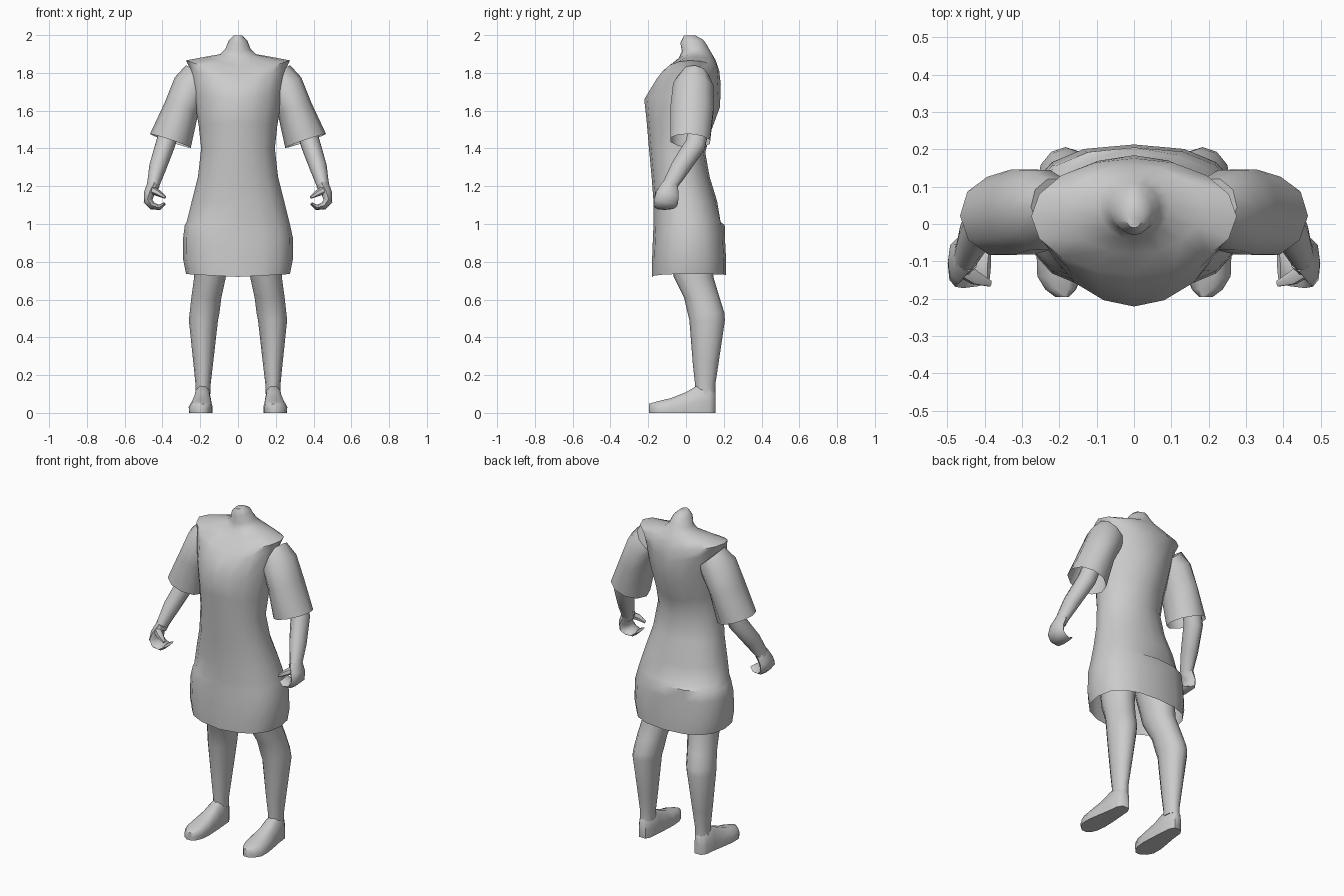
import bpy, bmesh, math
from mathutils import Vector

grey = bpy.data.materials.new("light_grey")
grey.diffuse_color = (0.6, 0.6, 0.6, 1)


def loft(name, rings, cap_start=False, cap_end=False, mirror=False, angle=60):
    """Skin a list of closed point rings into one smooth object."""
    bm = bmesh.new()
    loops = [[bm.verts.new(p) for p in ring] for ring in rings]
    n = len(loops[0])
    for a, b in zip(loops, loops[1:]):
        for i in range(n):
            j = (i + 1) % n
            bm.faces.new((a[i], a[j], b[j], b[i]))
    if cap_start:
        bm.faces.new(loops[0][::-1])
    if cap_end:
        bm.faces.new(loops[-1])
    bmesh.ops.recalc_face_normals(bm, faces=bm.faces)
    mesh = bpy.data.meshes.new(name)
    bm.to_mesh(mesh)
    bm.free()
    mesh.materials.append(grey)
    ob = bpy.data.objects.new(name, mesh)
    bpy.context.collection.objects.link(ob)
    if mirror:
        ob.modifiers.new("mirror", 'MIRROR')
    bpy.ops.object.select_all(action='DESELECT')
    ob.select_set(True)
    bpy.context.view_layer.objects.active = ob
    bpy.ops.object.shade_smooth_by_angle(angle=math.radians(angle))
    return ob


def spow(v, p):
    return math.copysign(abs(v) ** (2 / p), v)


def body_ring(hw, yf, yb, zf, zs, zb, p, n=16):
    """Horizontal ring whose height differs at front, sides and back."""
    pts = []
    for i in range(n):
        t = 2 * math.pi * i / n
        c, s = spow(math.cos(t), p), spow(math.sin(t), p)
        z_mid = zb if s > 0 else zf
        pts.append(Vector((hw * c, (yf + yb) / 2 + s * (yb - yf) / 2,
                           zs + (z_mid - zs) * (1 - abs(c) ** 1.1))))
    return pts


def tube(path, n=10):
    """Rings square to a path of (x, y, z, side radius, depth radius)."""
    rings = []
    for i, (x, y, z, ra, rb) in enumerate(path):
        before, after = path[max(i - 1, 0)], path[min(i + 1, len(path) - 1)]
        t = (Vector(after[:3]) - Vector(before[:3])).normalized()
        depth = Vector((0, 1, 0))
        depth = (depth - t * depth.dot(t)).normalized()
        side = depth.cross(t)
        rings.append([Vector((x, y, z)) + side * ra * math.cos(a) + depth * rb * math.sin(a)
                      for a in (2 * math.pi * k / n for k in range(n))])
    return rings


# Tunic and neck: half width, front y, back y, front z, side z, back z, squareness
tunic = [body_ring(*r) for r in (
    (0.275, -0.180, 0.212, 0.72, 0.735, 0.73, 2.5),
    (0.290, -0.180, 0.213, 0.80, 0.81, 0.80, 2.5),
    (0.290, -0.175, 0.206, 0.93, 0.93, 0.93, 2.4),
    (0.276, -0.172, 0.197, 0.995, 0.995, 0.995, 2.3),
    (0.272, -0.172, 0.195, 1.01, 1.01, 1.01, 2.3),
    (0.245, -0.172, 0.165, 1.12, 1.12, 1.12, 2.2),
    (0.212, -0.182, 0.125, 1.25, 1.25, 1.25, 2.1),
    (0.195, -0.196, 0.102, 1.40, 1.40, 1.38, 2.0),
    (0.208, -0.208, 0.132, 1.54, 1.52, 1.49, 1.9),
    (0.235, -0.221, 0.180, 1.66, 1.68, 1.62, 1.8),
    (0.256, -0.170, 0.184, 1.740, 1.825, 1.74, 1.9),
    (0.275, -0.135, 0.176, 1.780, 1.866, 1.81, 2.0),
    (0.180, -0.080, 0.158, 1.835, 1.884, 1.865, 2.0),
    (0.095, -0.040, 0.135, 1.875, 1.899, 1.905, 2.0),
    (0.068, -0.022, 0.112, 1.915, 1.925, 1.945, 2.0),
    (0.050, -0.030, 0.092, 1.960, 1.970, 1.975, 2.0),
    (0.022, -0.010, 0.050, 1.998, 1.998, 1.998, 2.0))]
# Fold ledge on the back and one side of the skirt, slit at the front
for i, p in enumerate(tunic[3]):
    if p.x < 0.03 and p.y > -0.05:
        p.x *= 1.02
        p.y += 0.008
        tunic[4][i].y -= 0.012
    elif p.x < -0.12:
        tunic[4][i].y += 0.010
loft("tunic", tunic, cap_end=True, angle=50)

# Short sleeves, open at the cuff
loft("sleeve", tube((
    (0.203, 0.045, 1.775, 0.098, 0.080),
    (0.248, 0.038, 1.725, 0.101, 0.112),
    (0.300, 0.032, 1.610, 0.094, 0.120),
    (0.358, 0.022, 1.440, 0.114, 0.110))), cap_start=True, mirror=True)

# Bare forearms down to the wrist
loft("forearm", tube((
    (0.350, 0.075, 1.540, 0.050, 0.055),
    (0.385, 0.050, 1.420, 0.052, 0.057),
    (0.425, -0.030, 1.300, 0.046, 0.052),
    (0.447, -0.080, 1.215, 0.034, 0.042),
    (0.457, -0.095, 1.180, 0.032, 0.046))), cap_start=True, cap_end=True, mirror=True)

# Half closed hand: palm and fingers curl inward, thumb in front
loft("hand", tube((
    (0.447, -0.085, 1.210, 0.034, 0.044),
    (0.471, -0.098, 1.160, 0.028, 0.060),
    (0.476, -0.105, 1.120, 0.024, 0.064),
    (0.452, -0.110, 1.095, 0.020, 0.062),
    (0.415, -0.112, 1.088, 0.014, 0.055),
    (0.388, -0.114, 1.108, 0.008, 0.045)), n=8), cap_start=True, cap_end=True, mirror=True)
loft("thumb", tube((
    (0.455, -0.125, 1.180, 0.022, 0.022),
    (0.425, -0.145, 1.165, 0.018, 0.020),
    (0.385, -0.160, 1.140, 0.007, 0.009)), n=6), cap_start=True, cap_end=True, mirror=True)


# Legs and feet from stacked level rings
def level_ring(x0, x1, y0, y1, z, n=12):
    return [Vector(((x0 + x1) / 2 + (x1 - x0) / 2 * math.cos(a),
                    (y0 + y1) / 2 + (y1 - y0) / 2 * math.sin(a), z))
            for a in (2 * math.pi * k / n for k in range(n))]


loft("leg", [level_ring(*r) for r in (
    (0.145, 0.225, 0.050, 0.155, 0.10),
    (0.145, 0.225, 0.048, 0.155, 0.15),
    (0.132, 0.236, 0.036, 0.172, 0.26),
    (0.106, 0.260, 0.018, 0.206, 0.49),
    (0.098, 0.256, 0.008, 0.203, 0.53),
    (0.088, 0.247, -0.010, 0.178, 0.61),
    (0.064, 0.232, -0.065, 0.145, 0.72),
    (0.030, 0.235, -0.100, 0.140, 0.90))], cap_start=True, cap_end=True, mirror=True)


# Foot slices from heel to toe: y, inner x, outer x, height, top width share
def foot_slice(y, x0, x1, h, top):
    c, w = (x0 + x1) / 2, (x1 - x0) / 2
    c_top = c * 0.6 + 0.185 * 0.4
    prof = ((-0.97, 0), (0.97, 0), (1, 0.4))
    pts = [Vector((c + w * u, y, h * v)) for u, v in prof]
    pts += [Vector((c_top + w * top * u, y, h * v)) for u, v in
            ((1, 0.85), (0.45, 1), (-0.45, 1), (-1, 0.85))]
    return pts + [Vector((c - w, y, h * 0.4))]


loft("foot", [foot_slice(*s) for s in (
    (0.155, 0.165, 0.210, 0.110, 0.80),
    (0.125, 0.148, 0.230, 0.145, 0.80),
    (0.055, 0.142, 0.238, 0.142, 0.75),
    (0.000, 0.138, 0.248, 0.110, 0.72),
    (-0.080, 0.134, 0.261, 0.078, 0.78),
    (-0.140, 0.140, 0.259, 0.064, 0.82),
    (-0.175, 0.155, 0.238, 0.054, 0.85),
    (-0.196, 0.175, 0.210, 0.048, 0.85))], cap_start=True, cap_end=True, mirror=True)
